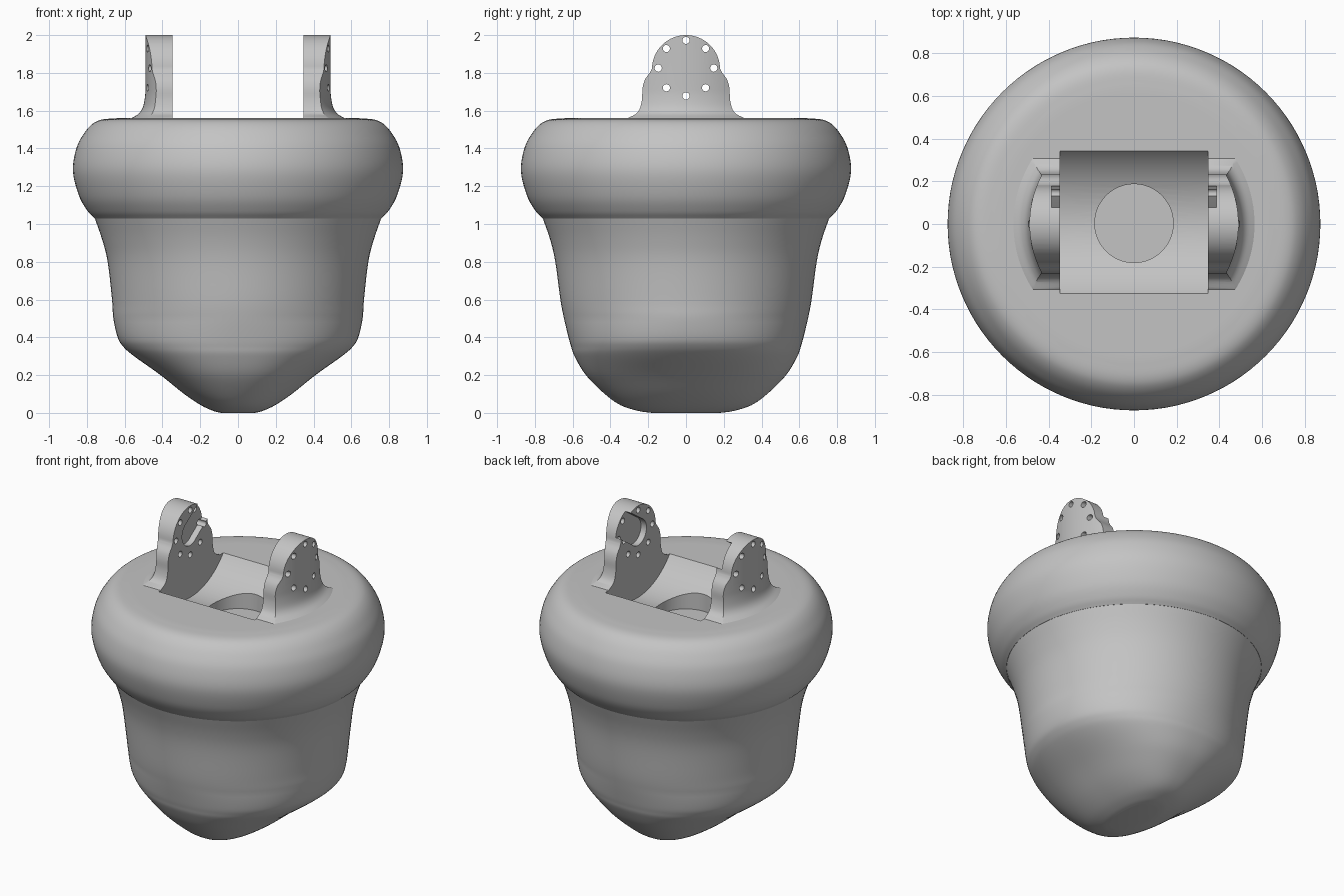
import bpy, bmesh, math
from mathutils import Matrix, Vector

if "Cube" in bpy.data.objects:
    bpy.data.objects.remove(bpy.data.objects["Cube"])

grey = bpy.data.materials.new("plain grey")
grey.diffuse_color = (0.55, 0.55, 0.55, 1)
grey.use_nodes = True
grey.node_tree.nodes["Principled BSDF"].inputs["Base Color"].default_value = grey.diffuse_color


def make(name, bm):
    bmesh.ops.recalc_face_normals(bm, faces=bm.faces[:])
    me = bpy.data.meshes.new(name)
    bm.to_mesh(me)
    bm.free()
    me.materials.append(grey)
    ob = bpy.data.objects.new(name, me)
    bpy.context.collection.objects.link(ob)
    return ob


def activate(ob):
    bpy.ops.object.select_all(action='DESELECT')
    ob.select_set(True)
    bpy.context.view_layer.objects.active = ob


def smooth(ob, angle=30):
    activate(ob)
    bpy.ops.object.shade_smooth_by_angle(angle=math.radians(angle))


def boolean(ob, tool, op):
    activate(ob)
    m = ob.modifiers.new("cut", 'BOOLEAN')
    m.operation, m.object, m.solver = op, tool, 'EXACT'
    bpy.ops.object.modifier_apply(modifier=m.name)
    bpy.data.objects.remove(tool)


def spline(pts, steps):
    """Smooth curve through the given points."""
    p = [Vector(q) for q in pts]
    p = [2 * p[0] - p[1]] + p + [2 * p[-1] - p[-2]]
    out = []
    for i in range(1, len(p) - 2):
        a, b, c, d = p[i - 1:i + 3]
        for k in range(steps):
            t = k / steps
            out.append(0.5 * (2 * b + (c - a) * t + (2 * a - 5 * b + 4 * c - d) * t * t
                              + (3 * b - a - 3 * c + d) * t ** 3))
    return out + [p[-2]]


def loft(name, rows, power=lambda z: 2.0, n=112):
    """Stack superellipse rings given as (z, half width, half depth)."""
    bm = bmesh.new()
    rings = []
    for z, a, b in rows:
        e = 2 / power(z)
        ring = []
        for i in range(n):
            t = 2 * math.pi * i / n
            c, s = math.cos(t), math.sin(t)
            ring.append(bm.verts.new((a * math.copysign(abs(c) ** e, c),
                                      b * math.copysign(abs(s) ** e, s), z)))
        rings.append(ring)
    for r0, r1 in zip(rings, rings[1:]):
        for i in range(n):
            j = (i + 1) % n
            bm.faces.new((r0[i], r0[j], r1[j], r1[i]))
    bm.faces.new(rings[0])
    bm.faces.new(rings[-1])
    return make(name, bm)


def add_cylinder(bm, r, length, centre, along_x=True, n=96):
    mat = Matrix.Translation(centre)
    if along_x:
        mat = mat @ Matrix.Rotation(math.pi / 2, 4, 'Y')
    bmesh.ops.create_cone(bm, cap_ends=True, segments=n, radius1=r, radius2=r,
                          depth=length, matrix=mat)


def cylinder(*args, **kw):
    bm = bmesh.new()
    add_cylinder(bm, *args, **kw)
    return make("cutter", bm)


INNER = 0.347      # inner face of the lugs and end of the cradle
PIVOT = 1.825      # height of the pivot axis

# lower body: round at the top, pinched to a ridge along y at the bottom
body_rows = [(0.0, .09, .18), (.01, .13, .25), (.04, .195, .345), (.1, .285, .43),
             (.2, .41, .53), (.3, .55, .59), (.35, .607, .608), (.4, .637, .622),
             (.5, .66, .646), (.6, .667, .665), (.8, .69, .692), (.92, .72, .72),
             (1.04, .762, .762)]
body = loft("lower_body", spline(body_rows, 5),
            lambda z: 2 + 0.3 * max(0, min(1, (0.5 - z) / 0.3)))
smooth(body)

# bulging collar with a flat top
collar_rows = [(1.03, .76), (1.07, .797), (1.15, .842), (1.28, .874), (1.4, .856),
               (1.48, .815), (1.53, .77), (1.553, .72), (1.56, .64)]
collar = loft("collar", [(z, r, r) for z, r in spline(collar_rows, 5)]
              + [(1.56, .61, .61)])
# half-round cradle and the round well beneath it
boolean(collar, cylinder(0.427, 2 * INNER, (0, 0.008, PIVOT)), 'DIFFERENCE')
boolean(collar, cylinder(0.184, 0.4, (0, 0.003, 1.53), along_x=False), 'DIFFERENCE')
smooth(collar)

# lug outline: round head, shoulders and flared foot
half = [(0.18 * math.sin(t), 1.82 + 0.18 * math.cos(t))
        for t in (math.pi / 2 * i / 20 for i in range(20))]
half += [tuple(v) for v in spline([(.181, 1.822), (.192, 1.8), (.217, 1.765), (.23, 1.72),
                                   (.233, 1.66), (.245, 1.61), (.265, 1.583),
                                   (.305, 1.562)], 4)] + [(.31, 1.556)]
outline = half + [(-y, z) for y, z in reversed(half[1:])]
bm = bmesh.new()
face = bm.faces.new([bm.verts.new((INNER, y, z)) for y, z in outline])
ext = bmesh.ops.extrude_face_region(bm, geom=[face])
bmesh.ops.translate(bm, vec=(0.4, 0, 0),
                    verts=[v for v in ext["geom"] if isinstance(v, bmesh.types.BMVert)])
lug = make("right_lug", bm)

# outer side of the lug is rounded about z, with a fillet at the foot
skirt = spline([(1.55, .585), (1.563, .56), (1.585, .525), (1.62, .503), (1.68, .492),
                (1.74, .49)], 4)
boolean(lug, loft("cutter", [(z, r, r) for z, r in skirt] + [(2.1, .49, .49)], n=128),
        'INTERSECT')

# ring of eight small through holes
bm = bmesh.new()
for i in range(8):
    a = math.pi / 4 * i
    add_cylinder(bm, 0.019, 0.6, (0.45, 0.147 * math.sin(a), PIVOT + 0.147 * math.cos(a)), n=20)
boolean(lug, make("cutter", bm), 'DIFFERENCE')

# pivot recess on the inner face, with a slot open to the upper rear edge
boolean(lug, cylinder(0.085, 0.08, (INNER, 0, PIVOT), n=48), 'DIFFERENCE')
bm = bmesh.new()
bmesh.ops.create_cube(bm, size=1, matrix=Matrix.Translation((INNER, 0, PIVOT))
                      @ Matrix.Rotation(math.radians(35), 4, 'X')
                      @ Matrix.Translation((0, 0.15, 0))
                      @ Matrix.Diagonal((0.08, 0.3, 0.168, 1)))
boolean(lug, make("cutter", bm), 'DIFFERENCE')
smooth(lug)

# mirrored lug
left = lug.copy()
left.name = "left_lug"
left.data = lug.data.copy()
bpy.context.collection.objects.link(left)
left.data.transform(Matrix.Diagonal((-1, 1, 1, 1)))
left.data.flip_normals()
